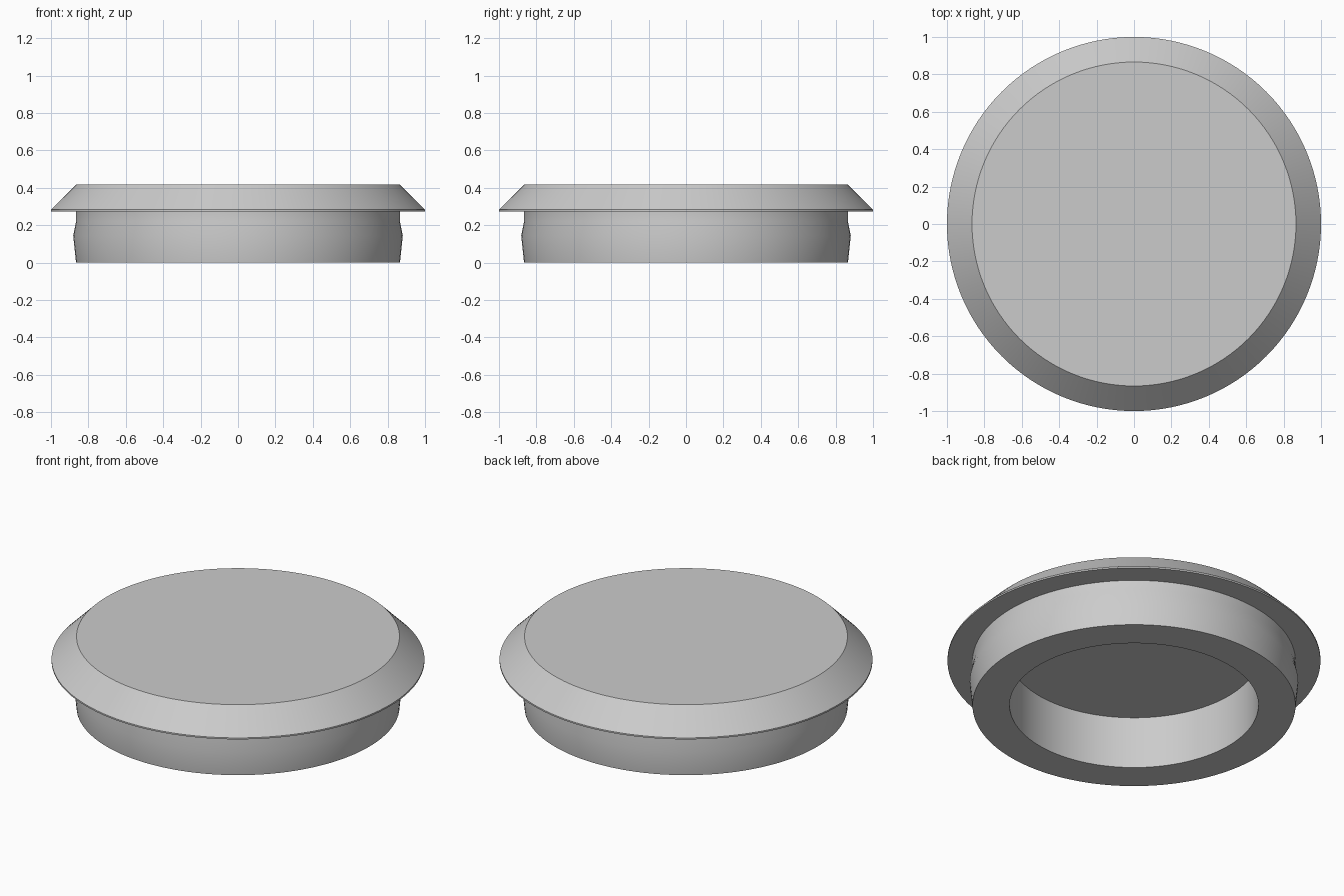
import bpy
import bmesh
import math

cube = bpy.data.objects.get("Cube")
if cube:
    bpy.data.objects.remove(cube, do_unlink=True)

# Single plain grey
grey = bpy.data.materials.new("light grey")
grey.use_nodes = True
colour = (0.6, 0.6, 0.6, 1)
grey.diffuse_color = colour
grey.node_tree.nodes["Principled BSDF"].inputs["Base Color"].default_value = colour


def lathe(name, profile, steps=128):
    """Revolve (radius, height) points, from axis to axis, around z."""
    bm = bmesh.new()
    verts = [bm.verts.new((r, 0, z)) for r, z in profile]
    edges = [bm.edges.new(pair) for pair in zip(verts, verts[1:])]
    bmesh.ops.spin(bm, geom=verts + edges, cent=(0, 0, 0), axis=(0, 0, 1),
                   angle=math.tau, steps=steps, use_duplicate=False)
    bmesh.ops.remove_doubles(bm, verts=bm.verts, dist=0.0001)
    bmesh.ops.recalc_face_normals(bm, faces=bm.faces)
    mesh = bpy.data.meshes.new(name)
    bm.to_mesh(mesh)
    bm.free()
    mesh.materials.append(grey)
    obj = bpy.data.objects.new(name, mesh)
    bpy.context.collection.objects.link(obj)
    bpy.ops.object.select_all(action="DESELECT")
    obj.select_set(True)
    bpy.context.view_layer.objects.active = obj
    bpy.ops.object.shade_smooth_by_angle(angle=math.radians(25))
    return obj


# Cap: hollow plug with a snap bulge and neck, then a bevelled flange and flat top
lathe("plug_cap", [
    (0, 0.308), (0.667, 0.308), (0.667, 0),      # recess
    (0.866, 0), (0.881, 0.143), (0.866, 0.22),   # plug wall
    (0.866, 0.274), (1, 0.274), (1, 0.283),      # flange lip
    (0.866, 0.417), (0, 0.417),                  # bevel and top
])
